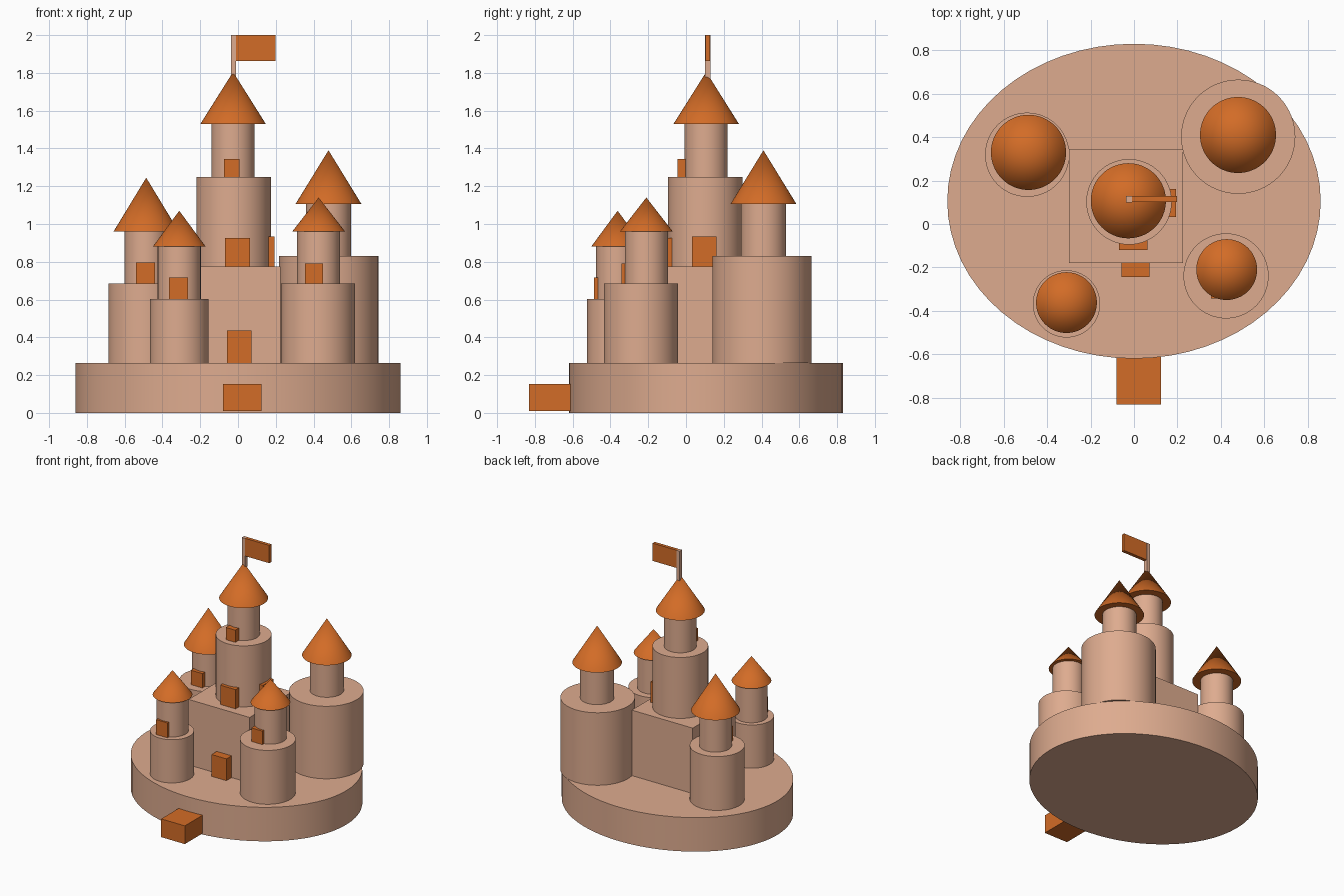
import bpy
import math

if "Cube" in bpy.data.objects:
    bpy.data.objects.remove(bpy.data.objects["Cube"])


def material(name, colour):
    m = bpy.data.materials.new(name)
    m.diffuse_color = (*colour, 1)
    m.use_nodes = True
    m.node_tree.nodes["Principled BSDF"].inputs["Base Color"].default_value = m.diffuse_color
    return m


SAND = material("sand", (0.73, 0.41, 0.275))
ORANGE = material("orange", (0.65, 0.15, 0.02))


def finish(name, mat, smooth=False):
    ob = bpy.context.object
    ob.name = name
    ob.data.materials.append(mat)
    if smooth:
        bpy.ops.object.transform_apply(location=False, rotation=False, scale=True)
        bpy.ops.object.shade_smooth_by_angle(angle=math.radians(35))
    return ob


def round_part(name, x, y, r1, r2, z0, z1, mat, ry=1.0):
    """Cylinder or cone standing between z0 and z1."""
    bpy.ops.mesh.primitive_cone_add(vertices=64, radius1=r1, radius2=r2, depth=z1 - z0,
                                    location=(x, y, (z0 + z1) / 2))
    bpy.context.object.scale.y = ry
    return finish(name, mat, True)


def box(name, x0, x1, y0, y1, z0, z1, mat):
    bpy.ops.mesh.primitive_cube_add(size=1, location=((x0 + x1) / 2, (y0 + y1) / 2, (z0 + z1) / 2))
    bpy.context.object.scale = (x1 - x0, y1 - y0, z1 - z0)
    bpy.ops.object.transform_apply(location=False, rotation=False, scale=True)
    return finish(name, mat)


def tower(name, x, y, r, z0, z1, tx, ty, tr, z2, cr, z3):
    """Wide drum, narrow turret on top of it, conical roof."""
    round_part(name + "_drum", x, y, r, r, z0, z1, SAND)
    round_part(name + "_turret", tx, ty, tr, tr, z1, z2, SAND)
    round_part(name + "_roof", tx, ty, cr, 0, z2, z3, ORANGE)


# Oval mound and square keep
round_part("mound", 0, 0.105, 0.86, 0.86, 0, 0.265, SAND, ry=0.725 / 0.86)
box("keep", -0.3, 0.226, -0.18, 0.346, 0.265, 0.775, SAND)

# Towers
tower("centre", -0.023, 0.102, 0.197, 0.775, 1.25, -0.026, 0.107, 0.114, 1.53, 0.173, 1.805)
tower("back_right", 0.48, 0.402, 0.263, 0.265, 0.83, 0.479, 0.41, 0.12, 1.105, 0.175, 1.39)
tower("back_left", -0.492, 0.319, 0.194, 0.265, 0.685, -0.486, 0.33, 0.115, 0.96, 0.173, 1.245)
tower("front_left", -0.311, -0.368, 0.155, 0.265, 0.602, -0.311, -0.362, 0.114, 0.88, 0.14, 1.07)
tower("front_right", 0.424, -0.239, 0.196, 0.265, 0.685, 0.427, -0.21, 0.114, 0.96, 0.14, 1.14)

# Windows, door and entrance block
box("centre_top_window", -0.074, 0.008, -0.045, 0.02, 1.25, 1.345, ORANGE)
box("centre_front_window", -0.069, 0.063, -0.12, -0.06, 0.775, 0.925, ORANGE)
box("centre_side_window", 0.13, 0.193, 0.032, 0.162, 0.775, 0.935, ORANGE)
box("back_left_window", -0.54, -0.44, 0.19, 0.25, 0.685, 0.797, ORANGE)
box("front_left_window", -0.365, -0.266, -0.488, -0.43, 0.602, 0.718, ORANGE)
box("front_right_window", 0.354, 0.45, -0.342, -0.28, 0.685, 0.79, ORANGE)
box("door", -0.058, 0.071, -0.244, -0.17, 0.265, 0.435, ORANGE)
box("entrance_block", -0.08, 0.124, -0.832, -0.6, 0.01, 0.152, ORANGE)

# Flag
box("flag_pole", -0.037, -0.01, 0.1, 0.13, 1.77, 2.0, SAND)
box("flag", -0.01, 0.198, 0.102, 0.128, 1.862, 2.0, ORANGE)
